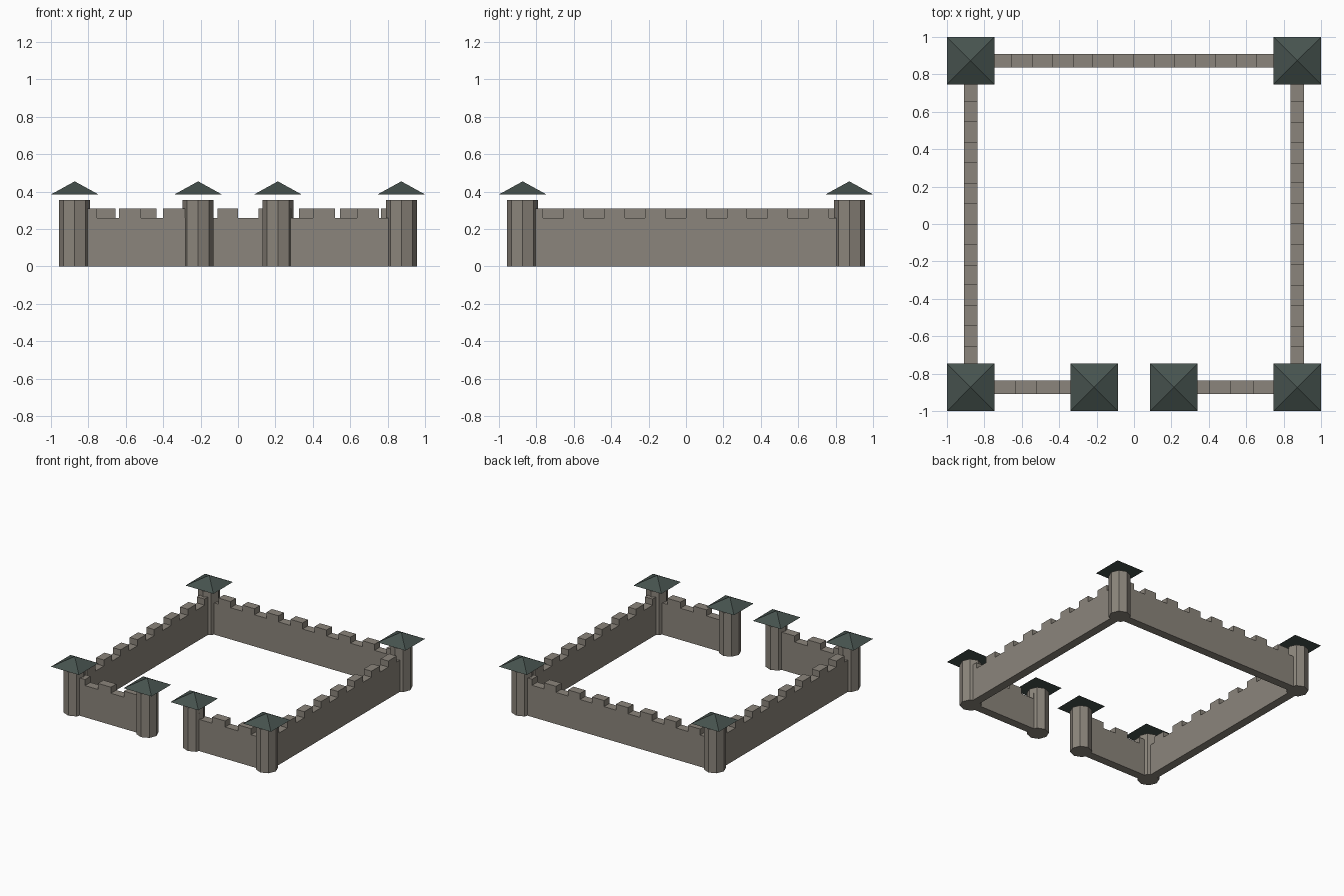
import bpy, math
from mathutils import Vector

if "Cube" in bpy.data.objects:
    bpy.data.objects.remove(bpy.data.objects["Cube"])

C, GATE_X, GATE_END = 0.873, 0.213, 0.165
THICK, WALL_H, MERLON_H = 0.07, 0.26, 0.05


def material(name, rgb):
    m = bpy.data.materials.new(name)
    m.diffuse_color = (*rgb, 1)
    m.use_nodes = True
    m.node_tree.nodes["Principled BSDF"].inputs["Base Color"].default_value = m.diffuse_color
    return m


stone = material("grey_stone", (0.26, 0.235, 0.2))
slate = material("dark_slate", (0.062, 0.085, 0.077))


def finish(name, mat):
    ob = bpy.context.object
    ob.name = name
    ob.data.materials.append(mat)
    return ob


def box(name, start, end, z0, z1):
    # axis-aligned wall block running from start to end
    a, b = Vector(start), Vector(end)
    mid, d = (a + b) / 2, b - a
    bpy.ops.mesh.primitive_cube_add(size=1, location=(mid.x, mid.y, (z0 + z1) / 2))
    ob = finish(name, stone)
    ob.scale = (abs(d.x) or THICK, abs(d.y) or THICK, z1 - z0)


def wall(name, start, end, merlons):
    # curtain wall with a merlon on every other step
    a, b = Vector(start), Vector(end)
    box(name, a, b, 0, WALL_H)
    step = (b - a) / (2 * merlons)
    for i in range(merlons):
        p = a + step * 2 * i
        box(name + "_merlon", p, p + step, WALL_H, WALL_H + MERLON_H)


def tower(name, x, y):
    # octagonal shaft with a pyramid roof hovering just above it
    bpy.ops.mesh.primitive_cylinder_add(vertices=8, radius=0.083, depth=0.355,
                                        location=(x, y, 0.1775))
    finish(name, stone)
    bpy.ops.mesh.primitive_cone_add(vertices=4, radius1=0.127 * math.sqrt(2), radius2=0,
                                    depth=0.07, location=(x, y, 0.42),
                                    rotation=(0, 0, math.pi / 4))
    finish(name + "_roof", slate)


# walls, running counter-clockwise
wall("front_left_wall", (-C, -C), (-GATE_END, -C), 3)
wall("front_right_wall", (GATE_END, -C), (C, -C), 3)
wall("right_wall", (C, -C), (C, C), 8)
wall("back_wall", (C, C), (-C, C), 8)
wall("left_wall", (-C, C), (-C, -C), 8)

# corner and gate towers
for sx in (-1, 1):
    for sy in (-1, 1):
        tower("corner_tower", sx * C, sy * C)
    tower("gate_tower", sx * GATE_X, -C)
